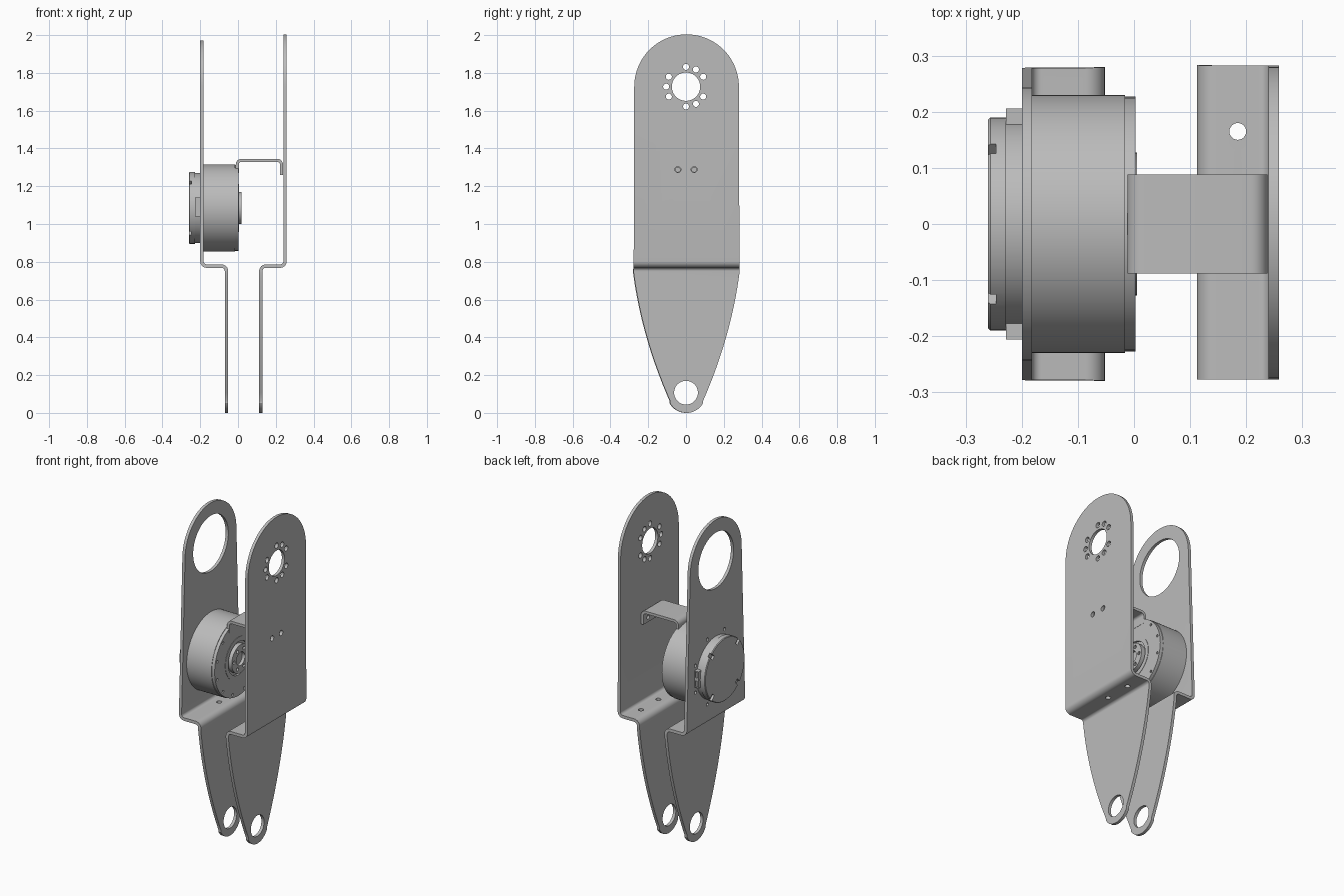
import bpy, bmesh, math
from math import sin, cos, pi, radians
from mathutils import Vector, Matrix

if "Cube" in bpy.data.objects:
    bpy.data.objects.remove(bpy.data.objects["Cube"])

grey = bpy.data.materials.new("plain_grey")
grey.use_nodes = True
GREY = (0.5, 0.5, 0.5, 1)
grey.diffuse_color = GREY
grey.node_tree.nodes["Principled BSDF"].inputs["Base Color"].default_value = GREY

MOTOR_Z = 1.085
PIVOT_Z = 1.727


def make(name, bm):
    bmesh.ops.remove_doubles(bm, verts=bm.verts, dist=1e-5)
    bmesh.ops.recalc_face_normals(bm, faces=bm.faces)
    mesh = bpy.data.meshes.new(name)
    bm.to_mesh(mesh)
    bm.free()
    mesh.materials.append(grey)
    obj = bpy.data.objects.new(name, mesh)
    bpy.context.collection.objects.link(obj)
    return obj


def boolean(obj, bm, operation="DIFFERENCE"):
    # apply a boolean with a temporary cutter
    cutter = make("cutter", bm)
    cutter.hide_render = True
    mod = obj.modifiers.new("cut", "BOOLEAN")
    mod.object, mod.operation, mod.solver = cutter, operation, "EXACT"
    graph = bpy.context.evaluated_depsgraph_get()
    mesh = bpy.data.meshes.new_from_object(obj.evaluated_get(graph))
    obj.modifiers.clear()
    obj.data = mesh
    bpy.data.objects.remove(cutter)


def prism(points, direction):
    # extrude a closed outline into a solid
    bm = bmesh.new()
    face = bm.faces.new([bm.verts.new(p) for p in points])
    out = bmesh.ops.extrude_face_region(bm, geom=[face])
    moved = [v for v in out["geom"] if isinstance(v, bmesh.types.BMVert)]
    bmesh.ops.translate(bm, verts=moved, vec=direction)
    if not face.is_valid or len(face.link_loops if hasattr(face, "link_loops") else face.loops) == 0:
        return bm
    # keep the base cap if the extrusion removed it
    base = [v for v in bm.verts if v not in moved]
    if not any(set(f.verts) == set(base) for f in bm.faces):
        bm.faces.new(base)
    return bm


def rod(bm, x0, x1, y, z, r, axis="X", segments=24):
    # cylinder; along Z, x0 is the x centre and z the middle height
    if axis == "X":
        m = Matrix.Translation(((x0 + x1) / 2, y, z)) @ Matrix.Rotation(pi / 2, 4, "Y")
        depth = x1 - x0
    else:
        m, depth = Matrix.Translation((x0, y, z)), x1
    bmesh.ops.create_cone(bm, cap_ends=True, segments=segments, radius1=r,
                          radius2=r, depth=depth, matrix=m)


def box(bm, centre, size, turn=0):
    m = (Matrix.Translation(centre) @ Matrix.Rotation(turn, 4, "X")
         @ Matrix.Diagonal((*size, 1)))
    bmesh.ops.create_cube(bm, size=1, matrix=m)


def sheet(name, corners, radius, thick, half_width):
    # bent strip: rounded centre line in x and z, thickened, extruded along y
    pts = [Vector(c) for c in corners]
    line = [pts[0]]
    for a, b, c in zip(pts, pts[1:], pts[2:]):
        u, v = (a - b).normalized(), (c - b).normalized()
        hub = b + (u + v) * radius
        for i in range(9):
            t = i / 8 * pi / 2
            line.append(hub - v * radius * cos(t) - u * radius * sin(t))
    line.append(pts[-1])
    one, two = [], []
    for i, p in enumerate(line):
        d = (line[min(i + 1, len(line) - 1)] - line[max(i - 1, 0)]).normalized()
        n = Vector((-d.y, d.x)) * thick / 2
        one.append(p + n)
        two.append(p - n)
    outline = [(p.x, -half_width, p.y) for p in one + two[::-1]]
    return make(name, prism(outline, (0, 2 * half_width, 0)))


def side_outline(top_radius, shift):
    # rounded top, straight flanks, curved taper to a small round foot
    pts = [(top_radius * cos(i * pi / 40), PIVOT_Z + top_radius * sin(i * pi / 40))
           for i in range(41)]
    a, b, c = Vector((0.28, 0.74)), Vector((0.235, 0.4)), Vector((0.088, 0.065))
    flank = [a * (1 - t) ** 2 + b * 2 * t * (1 - t) + c * t * t
             for t in [i / 16 for i in range(17)]]
    foot = [(-0.1 * cos(t), 0.1 - 0.1 * sin(t))
            for t in [radians(28 + i * 124 / 20) for i in range(21)]]
    pts += [(-p.x, p.y) for p in flank] + foot + [(p.x, p.y) for p in flank[::-1]]
    return prism([(-0.5, y + shift, z) for y, z in pts], (1, 0, 0))


def lathe(name, profile, segments=80):
    # revolve (x, radius) pairs around the motor axis
    bm = bmesh.new()
    vs = [bm.verts.new((x, 0, MOTOR_Z + r)) for x, r in profile]
    es = [bm.edges.new(pair) for pair in zip(vs, vs[1:])]
    bmesh.ops.spin(bm, geom=vs + es, cent=(0, 0, MOTOR_Z), axis=(1, 0, 0),
                   angle=2 * pi, steps=segments)
    return make(name, bm)


def ring_rods(bm, count, ring, r, x0, x1, start=0):
    for i in range(count):
        t = start + 2 * pi * i / count
        rod(bm, x0, x1, ring * cos(t), MOTOR_Z + ring * sin(t), r, segments=12)


# the two bent side plates
parts = []
for name, x_top, x_leg, radius, shift in (("left_side_plate", 0.249, 0.121, 0.277, 0.003),
                                          ("right_side_plate", -0.191, -0.061, 0.245, 0)):
    plate = sheet(name, [(x_top, 2.1), (x_top, 0.777), (x_leg, 0.777), (x_leg, -0.1)],
                  0.026, 0.018, 0.35)
    boolean(plate, side_outline(radius, shift), "INTERSECT")
    holes = bmesh.new()
    rod(holes, x_leg - 0.05, x_leg + 0.05, 0, 0.107, 0.063, segments=40)
    for y in (0, 0.165):
        rod(holes, (x_top + x_leg) / 2, 0.1, y, 0.777, 0.015, "Z")
    if x_top > 0:
        # hub hole, its bolt circle and the bracket holes
        rod(holes, 0.2, 0.3, 0, PIVOT_Z, 0.075, segments=48)
        for a in (-150, -90, -60, -30, 30, 60, 90, 150, 180):
            t = radians(a)
            rod(holes, 0.2, 0.3, 0.105 * cos(t), PIVOT_Z + 0.105 * sin(t), 0.016)
        for y in (-0.043, 0.043):
            rod(holes, 0.2, 0.3, y, 1.288, 0.016)
    else:
        # bearing hole and motor bolt holes
        rod(holes, -0.25, -0.15, 0, PIVOT_Z, 0.168, segments=64)
        ring_rods(holes, 8, 0.212, 0.01, -0.25, -0.15, pi / 8)
    boolean(plate, holes)
    parts.append(plate)

# bracket between the motor and the left plate
bracket = sheet("top_bracket", [(-0.004, 1.27), (-0.004, 1.337), (0.23, 1.337), (0.23, 1.26)],
                0.022, 0.016, 0.088)
holes = bmesh.new()
for y in (-0.043, 0.043):
    rod(holes, 0.2, 0.3, y, 1.288, 0.012)
boolean(bracket, holes)
parts.append(bracket)

# motor body with front cover and output hub
body = lathe("motor_body", [(-0.182, 0), (-0.182, 0.23), (-0.016, 0.23), (-0.016, 0.227),
                            (0.003, 0.227), (0.003, 0.127), (0.005, 0.127), (0.005, 0.1),
                            (-0.008, 0.1), (-0.008, 0.085), (0.018, 0.085), (0.018, 0.04),
                            (0, 0.04), (0, 0)])
holes = bmesh.new()
ring_rods(holes, 12, 0.208, 0.008, -0.006, 0.03, pi / 12)
ring_rods(holes, 6, 0.062, 0.01, 0.004, 0.05)
boolean(body, holes)
parts.append(body)

# rear cap with four radial slots
cap = lathe("motor_rear_cap", [(-0.195, 0), (-0.195, 0.186), (-0.228, 0.186), (-0.228, 0.19),
                               (-0.256, 0.19), (-0.26, 0.186), (-0.26, 0)])
slots = bmesh.new()
for i in range(4):
    t = pi / 4 + i * pi / 2
    box(slots, (-0.257, 0.18 * cos(t), MOTOR_Z + 0.18 * sin(t)), (0.022, 0.05, 0.024), t)
boolean(cap, slots)
parts.append(cap)

# connectors on both sides of the rear cap
for side, label in ((1, "back"), (-1, "front")):
    bm = bmesh.new()
    box(bm, (-0.213, side * 0.19, MOTOR_Z + 0.005), (0.03, 0.032, 0.1))
    conn = make(label + "_connector", bm)
    bm = bmesh.new()
    for dz in (-0.022, 0.032):
        box(bm, (-0.213, side * 0.206, MOTOR_Z + dz), (0.016, 0.014, 0.034))
    boolean(conn, bm)
    parts.append(conn)

# smooth round walls, keep edges crisp
bpy.ops.object.select_all(action="DESELECT")
for obj in parts:
    obj.select_set(True)
bpy.context.view_layer.objects.active = parts[0]
bpy.ops.object.shade_smooth_by_angle(angle=radians(30))
